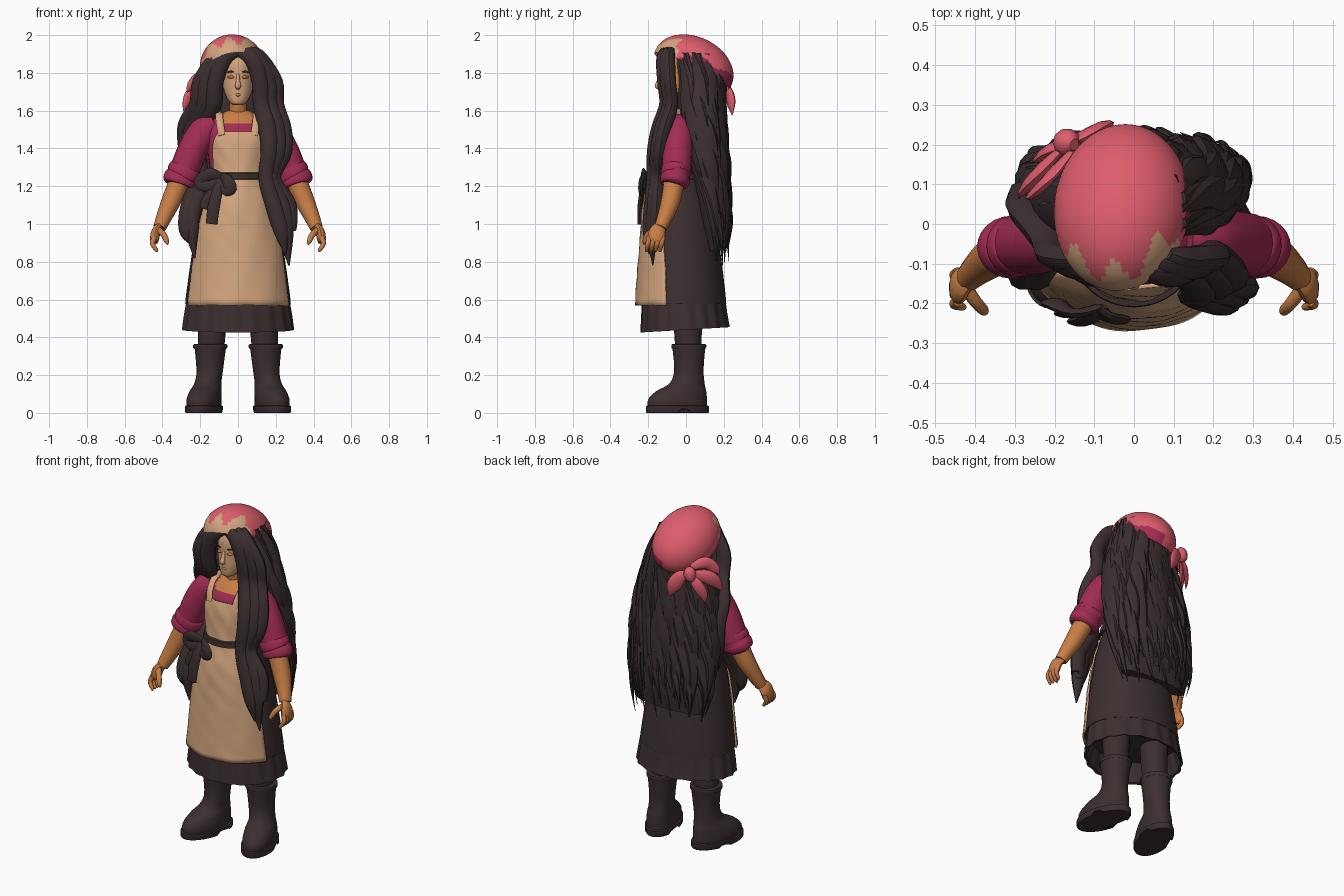
import bpy, bmesh, math, random
from math import sin, cos, pi
from mathutils import Vector, Matrix

random.seed(4)
if "Cube" in bpy.data.objects:
    bpy.data.objects.remove(bpy.data.objects["Cube"])
made = []


def material(name, rgb):
    m = bpy.data.materials.new(name)
    m.use_nodes = True
    m.diffuse_color = (*rgb, 1)
    m.node_tree.nodes["Principled BSDF"].inputs["Base Color"].default_value = (*rgb, 1)
    return m


PINK = material("scarf pink", (.73, .11, .15))
WINE = material("blouse wine", (.36, .025, .085))
SKIN = material("warm skin", (.58, .21, .06))
TAN = material("apron tan", (.66, .38, .21))
DARK = material("hair and skirt brown", (.045, .028, .029))


def finish(bm, name, mats, rule=None):
    bmesh.ops.recalc_face_normals(bm, faces=bm.faces)
    bm.normal_update()
    if rule:
        for f in bm.faces:
            f.material_index = rule(f.calc_center_median(), f.normal)
    me = bpy.data.meshes.new(name)
    bm.to_mesh(me)
    bm.free()
    for m in mats:
        me.materials.append(m)
    ob = bpy.data.objects.new(name, me)
    bpy.context.collection.objects.link(ob)
    made.append(ob)
    return ob


def spline(rows, k):
    """Smooth curve through tuples, k steps per span."""
    out = []
    for i in range(len(rows) - 1):
        a, b, c, d = (rows[max(i - 1, 0)], rows[i], rows[i + 1], rows[min(i + 2, len(rows) - 1)])
        for s in range(k):
            t = s / k
            out.append([q + t * (r - p) / 2 + t * t * (p - 2.5 * q + 2 * r - w / 2)
                        + t ** 3 * (1.5 * (q - r) + (w - p) / 2) for p, q, r, w in zip(a, b, c, d)])
    return out + [list(rows[-1])]


def skin_rings(bm, rings, closed=True):
    vs = [[bm.verts.new(p) for p in ring] for ring in rings]
    n = len(vs[0])
    for a, b in zip(vs, vs[1:]):
        for j in range(n if closed else n - 1):
            bm.faces.new((a[j], a[(j + 1) % n], b[(j + 1) % n], b[j]))
    if closed:
        bm.faces.new(vs[0])
        bm.faces.new(vs[-1])


def loft(name, rows, mats, rule=None, n=36, k=4, pleat=0):
    """Stack of ellipses: z, centre x, centre y, radius x, radius y, turn."""
    bm = bmesh.new()
    rings = []
    for z, cx, cy, rx, ry, *turn in spline(rows, k):
        rot = Matrix.Rotation(turn[0] if turn else 0, 3, "Z")
        rings.append([rot @ Vector((rx * cos(a), ry * sin(a), 0)) * (1 + pleat * sin(18 * a))
                      + Vector((cx, cy, z)) for a in (2 * pi * j / n for j in range(n))])
    skin_rings(bm, rings)
    return finish(bm, name, mats, rule)


def add_tube(bm, pts, flat=1, ref=lambda p: Vector((0, -1, 0)), n=10, k=5):
    """Tapered tube through x, y, z, radius."""
    path = spline(pts, k)
    rings = []
    for i, q in enumerate(path):
        p = Vector(q[:3])
        t = (Vector(path[min(i + 1, len(path) - 1)][:3]) - Vector(path[max(i - 1, 0)][:3])).normalized()
        u = t.cross(ref(p)).normalized()
        v = u.cross(t)
        rings.append([p + max(q[3], .002) * (u * cos(a) + v * flat * sin(a))
                      for a in (2 * pi * j / n for j in range(n))])
    skin_rings(bm, rings)


def tubes(name, paths, mat, **kw):
    bm = bmesh.new()
    for p in paths:
        add_tube(bm, p, **kw)
    return finish(bm, name, [mat])


def flip(pts, s):
    return [(s * p[0], *p[1:]) for p in pts]


# Blouse, with bare skin at the neckline
loft("blouse", [(1.2, 0, -.05, .14, .13), (1.3, 0, -.05, .15, .12), (1.42, 0, -.05, .165, .115),
                (1.5, 0, -.045, .17, .1), (1.56, 0, -.03, .13, .075), (1.6, 0, -.02, .06, .05)],
     [WINE, SKIN], lambda c, n: int(c.z > 1.535 and abs(c.x) < .08 and c.y < -.02))
tubes("neck", [[(0, -.01, 1.5, .055), (0, -.03, 1.6, .048), (0, -.04, 1.7, .05)]], SKIN, n=16)

# Head and face
loft("head", [(1.63, 0, -.1, .02, .02), (1.645, 0, -.085, .045, .048), (1.7, 0, -.055, .073, .083),
              (1.78, 0, -.03, .086, .108), (1.86, 0, -.02, .088, .115), (1.94, 0, -.01, .06, .08)],
     [SKIN, TAN], lambda c, n: int(n.y < -.35 and n.z > -.6))
tubes("nose", [[(0, -.133, 1.79, .008), (0, -.146, 1.75, .012), (0, -.15, 1.73, .016), (0, -.135, 1.717, .008)]], TAN)
tubes("lips", [[(-.026, -.122, 1.686, .003), (0, -.134, 1.684, .009), (.026, -.122, 1.686, .003)]], SKIN,
      ref=lambda p: Vector((0, 0, 1)))
for name, z, r, mat in (("eye", 1.775, .009, SKIN), ("brow", 1.803, .005, DARK)):
    tubes(name + "s", [flip([(.02, -.132, z, .003), (.036, -.13, z + .004, r), (.056, -.114, z, .003)], s)
                       for s in (1, -1)], mat, ref=lambda p: Vector((0, 0, 1)))

# Arms: sleeve, rolled cuff, forearm and hand on each side
for s, side in ((1, "left"), (-1, "right")):
    tubes(side + "_sleeve", [flip([(.12, -.035, 1.53, .06), (.18, -.035, 1.49, .078), (.24, -.045, 1.39, .08),
                                   (.285, -.05, 1.28, .078)], s)], WINE, n=20)
    tubes(side + "_cuff", [flip([(.272, -.05, 1.305, .06), (.276, -.05, 1.295, .085), (.29, -.055, 1.265, .09),
                                 (.298, -.055, 1.25, .084), (.306, -.058, 1.235, .09), (.315, -.06, 1.21, .083),
                                 (.318, -.062, 1.2, .05)], s)], WINE, n=24, flat=.88)
    tubes(side + "_forearm", [flip([(.3, -.06, 1.25, .056), (.35, -.08, 1.13, .052), (.39, -.11, 1.04, .042),
                                    (.415, -.135, .98, .034)], s)], SKIN, n=16)
    hand = [[(.41, -.13, .99, .03), (.433, -.15, .96, .044), (.442, -.16, .92, .044), (.44, -.165, .9, .03)]]
    tubes(side + "_palm", [flip(p, s) for p in hand], SKIN, flat=.55, n=14, ref=lambda p: Vector((1, 0, 0)))
    fingers = [[(.443, y, .93, .014), (.452, y - .008, .895, .013), (.43, y - .015, .86, .009), (.425, y - .015, .855, .002)]
               for y in (-.122, -.146, -.17, -.194)]
    fingers.append([(.425, -.16, .97, .018), (.395, -.2, .945, .016), (.378, -.218, .91, .013), (.372, -.222, .89, .003)])
    tubes(side + "_fingers", [flip(p, s) for p in fingers], SKIN)

# Skirt with a pleated under-layer
loft("skirt", [(1.27, 0, -.05, .14, .13), (1.1, 0, -.04, .195, .175), (.9, 0, -.03, .235, .205),
               (.6, 0, -.02, .278, .232), (.59, 0, -.02, .27, .225)], [DARK], n=48)
frill = loft("pleated_frill", [(.64, 0, -.015, .262, .215), (.52, 0, -.01, .283, .225), (.44, 0, -.005, .294, .234),
                               (.445, 0, -.005, .28, .22), (.56, 0, -.01, .25, .2)], [DARK], n=144, k=1, pleat=.016)
for v in frill.data.vertices:
    v.co.z += .06 * v.co.y

# Apron wrapped round the front
bm = bmesh.new()
rings = []
for z, cy, rx, ry, half in spline([(1.49, -.05, .18, .115, .6), (1.42, -.05, .178, .132, .85), (1.25, -.05, .154, .147, 1.05),
                                   (1.1, -.04, .205, .19, 1.1), (.9, -.03, .25, .217, 1.15),
                                   (.57, -.02, .288, .25, 1.22)], 8):
    angles = [half * (j / 16 - 1) for j in range(33)]
    rings.append([(rx * sin(a), cy - ry * cos(a) + .003 * sin(9 * a + 17 * z) * sin(31 * z), z) for a in angles])
skin_rings(bm, rings, closed=False)
apron = finish(bm, "apron", [TAN])
apron.modifiers.new("cloth", "SOLIDIFY").thickness = .01
tubes("apron_straps", [flip([(.085, -.155, 1.47, .02), (.095, -.135, 1.53, .02), (.1, -.08, 1.585, .02),
                             (.09, .01, 1.59, .02)], s) for s in (1, -1)], TAN, flat=.35)

# Waist tie and bow
loft("waist_tie", [(z, 0, -.05, r, r - .004) for z, r in ((1.235, .15), (1.237, .164), (1.27, .162), (1.272, .15))], [DARK], k=1)
knot = (-.09, -.21, 1.245, .024)
tubes("waist_bow", [
    [knot, (-.15, -.225, 1.265, .032), (-.2, -.2, 1.22, .036), (-.15, -.225, 1.2, .028), knot],
    [knot, (-.06, -.235, 1.235, .03), (-.04, -.24, 1.19, .034), (-.07, -.235, 1.18, .026), knot],
    [knot, (-.11, -.235, 1.17, .028), (-.13, -.245, 1.08, .032), (-.14, -.245, 1.0, .03)],
    [knot, (-.13, -.225, 1.18, .025), (-.165, -.225, 1.12, .03), (-.18, -.225, 1.08, .024)]], DARK, flat=.4)

# Legs and boots
for s, side in ((1, "left"), (-1, "right")):
    tubes(side + "_leg", [flip([(.135, .01, .62, .08), (.138, .01, .45, .074), (.145, .015, .3, .068)], s)], DARK, n=20)
    turn = .26 * s
    loft(side + "_boot", [(.02, .18 * s, -.045, .085, .16, turn), (.07, .18 * s, -.045, .086, .16, turn),
                          (.115, .172 * s, -.025, .08, .135, turn), (.155, .16 * s, .005, .07, .095, turn),
                          (.22, .15 * s, .015, .07, .078, 0), (.335, .147 * s, .015, .082, .086, 0),
                          (.34, .147 * s, .015, .089, .091, 0), (.362, .147 * s, .015, .089, .091, 0),
                          (.364, .147 * s, .015, .07, .07, 0)], [DARK])
    sole = loft(side + "_sole", [(z, .18 * s, -.045, .094 - d, .172 - d, turn) for z, d in
                                 ((0, .004), (.006, 0), (.036, 0), (.04, .012))], [DARK], k=1)
    for v in sole.data.vertices:
        if v.co.z < .01 and -.05 < v.co.y < .02:
            v.co.z += .02

# Hair: inner mass that the locks follow
mass = [(1.96, .03, .05, .06), (1.88, .04, .13, .135), (1.75, .06, .165, .125), (1.6, .06, .215, .115),
        (1.4, .09, .25, .1), (1.2, .12, .265, .09), (1.0, .15, .265, .085), (.86, .16, .235, .06), (.76, .17, .22, .055)]
loft("hair_mass", [(z, 0, cy, rx - .015, ry - .01) for z, cy, rx, ry in mass[:8]], [DARK])


def hair_point(z, a, out):
    i = max(j for j in range(len(mass) - 1) if mass[j][0] >= z)
    p, q = mass[i], mass[i + 1]
    t = (p[0] - z) / (p[0] - q[0])
    cy, rx, ry = (p[j] + t * (q[j] - p[j]) for j in (1, 2, 3))
    return ((rx + out) * cos(a), cy + (ry + out) * sin(a), z)


def outward(p):
    return Vector((p.x, (p.y - .08) * 2, .02)).normalized()


# Long locks sweeping round the back
bm = bmesh.new()
for layer, count in ((0, 24), (1, 17)):
    for i in range(count):
        start = -.55 + (pi + .65) * (i + .5 * layer) / (count - 1)
        top = 1.9 - .2 * layer
        end = random.uniform(.77, .92) + .12 * layer
        swing = random.uniform(.5, .8)
        path = []
        for j in range(9):
            t = j / 8
            wave = sin(11 * t + i * 2.1)
            x, y, z = hair_point(top + (end - top) * t, start + swing * t + .06 * wave, .01 * wave + .004 * layer)
            path.append((x, y, z, .05 * min(1, .5 + 2 * t, 1.9 * (1 - t) + .03)))
        add_tube(bm, path, flat=.6, ref=outward, n=8, k=4)
finish(bm, "back_locks", [DARK])

# Locks framing the face and falling over the shoulders
frame = []
for dx, dy, w, tip in ((0, 0, .045, .84), (.04, .02, .05, .78), (.075, .035, .045, .95)):
    frame.append([(.0 + dx, -.11 + dy, 1.915, .03), (.08 + dx / 2, -.125 + dy, 1.87, w), (.118 + dx, -.12 + dy, 1.75, w),
                  (.125 + dx, -.11 + dy, 1.63, w), (.16 + dx, -.15 + dy, 1.5, w * 1.1), (.165 + dx, -.175 + dy, 1.38, w),
                  (.15 + dx / 2, -.18 + dy, 1.24, w * .9), (.19 + dx, -.19 + dy, 1.1, w), (.23 + dx / 2, -.2 + dy, .96, w * .9),
                  (.25 + dx / 2, -.195 + dy, tip, .004)])
    frame.append([(-dx, -.11 + dy, 1.915, .03), (-.08 - dx / 2, -.125 + dy, 1.87, w), (-.122 - dx, -.115 + dy, 1.75, w),
                  (-.135 - dx, -.08 + dy, 1.63, w * 1.1), (-.2 - dx, .0 + dy, 1.52, w), (-.235 - dx / 2, .04 + dy, 1.4, w),
                  (-.23 - dx / 2, .04 + dy, 1.25, w * .9), (-.22 - dx / 2, .02 + dy, 1.1, .004)])
for dx, tip in ((0, .82), (-.03, .9)):
    frame.append([(-.2 + dx, .02, 1.34, .035), (-.2 + dx, -.06, 1.2, .042), (-.24 + dx, -.12, 1.06, .042),
                  (-.245 + dx, -.14, .96, .036), (-.23 + dx, -.14, tip, .004)])
tubes("front_locks", frame, DARK, flat=.75, n=10)

# Headscarf: tilted dome with tan and wine patches
up = Vector((-.2, .5, 1)).normalized()
right = Vector((0, 1, 0)).cross(up).normalized()
tilt = Matrix((right, up.cross(right), up)).transposed()
bm = bmesh.new()
bmesh.ops.create_uvsphere(bm, u_segments=72, v_segments=48, radius=1)
bmesh.ops.bisect_plane(bm, geom=bm.verts[:] + bm.edges[:] + bm.faces[:], plane_co=(0, 0, -.15), plane_no=(0, 0, -1), clear_outer=True)


def patch(c, n):
    if c.y < -.42 and c.z < .34 + .22 * sin(11 * c.x + 1):
        return 1
    return 2 if c.x > 0 and c.y > -.3 and c.z < .2 + .09 * sin(9 * c.y) else 0


scarf = finish(bm, "headscarf", [PINK, TAN, WINE], patch)
for v in scarf.data.vertices:
    v.co = tilt @ Vector((v.co.x * .172, v.co.y * .222, v.co.z * .16)) + Vector((-.03, .04, 1.83))

# Scarf knot and its two tails
tubes("scarf_knot", [[(-.15, .2, 1.755, .015), (-.165, .205, 1.735, .034), (-.175, .205, 1.7, .03), (-.175, .2, 1.68, .01)]], PINK)
tubes("scarf_tails", [
    [(-.17, .2, 1.72, .016), (-.12, .225, 1.7, .036), (-.085, .24, 1.64, .04), (-.06, .245, 1.575, .003)],
    [(-.17, .2, 1.72, .016), (-.23, .14, 1.7, .038), (-.265, .1, 1.66, .036), (-.29, .065, 1.6, .003)],
    [(-.17, .2, 1.71, .014), (-.21, .19, 1.66, .03), (-.235, .17, 1.6, .026), (-.24, .16, 1.55, .003)],
    [(-.16, .18, 1.75, .016), (-.21, .12, 1.77, .034), (-.25, .08, 1.73, .028), (-.27, .07, 1.7, .003)]],
    PINK, flat=.4, ref=lambda p: Vector((-.5, .8, .2)).normalized())

# Smooth shading with sharp edges kept
for ob in made:
    ob.select_set(True)
bpy.context.view_layer.objects.active = made[0]
bpy.ops.object.shade_smooth_by_angle(angle=math.radians(40))
